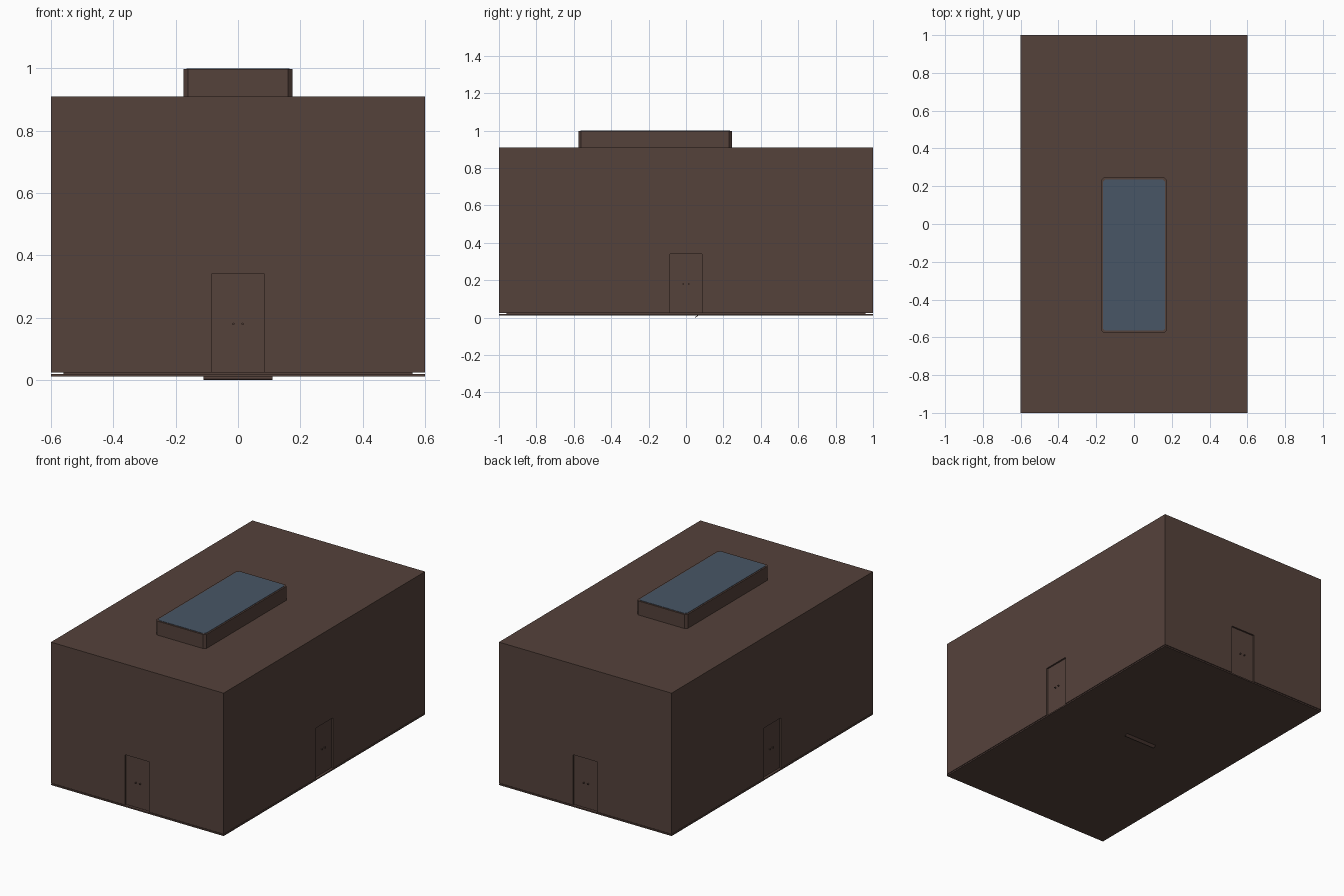
import bpy
import math
from mathutils import Matrix

if "Cube" in bpy.data.objects:
    bpy.data.objects.remove(bpy.data.objects["Cube"], do_unlink=True)


def material(name, rgb):
    mat = bpy.data.materials.new(name)
    mat.use_nodes = True
    mat.diffuse_color = (*rgb, 1)
    bsdf = mat.node_tree.nodes["Principled BSDF"]
    bsdf.inputs["Base Color"].default_value = (*rgb, 1)
    bsdf.inputs["Roughness"].default_value = 0.8
    return mat


brown = material("dark brown", (0.091, 0.054, 0.044))
glass = material("slate blue glass", (0.065, 0.093, 0.133))


def box(name, size, centre, mat, turn=None):
    """A box with its size and turn baked into the mesh."""
    bpy.ops.mesh.primitive_cube_add(size=1)
    ob = bpy.context.object
    ob.name = name
    ob.data.transform(Matrix.Diagonal((*size, 1)))
    if turn:
        ob.data.transform(turn)
    ob.location = centre
    ob.data.materials.append(mat)
    return ob


def apply(ob, mod):
    bpy.context.view_layer.objects.active = ob
    bpy.ops.object.modifier_apply(modifier=mod.name)


def round_upright_edges(ob, width):
    """Chamfer only the four vertical corners."""
    weights = ob.data.attributes.new("bevel_weight_edge", "FLOAT", "EDGE")
    for edge in ob.data.edges:
        a, b = (ob.data.vertices[i].co for i in edge.vertices)
        weights.data[edge.index].value = float(abs(a.z - b.z) > abs(a.x - b.x) + abs(a.y - b.y))
    mod = ob.modifiers.new("corners", "BEVEL")
    mod.limit_method = "WEIGHT"
    mod.width = width
    mod.segments = 1
    apply(ob, mod)


# Main body, floor and the recessed plinth between them
body = box("walls", (1.2, 2, 0.886), (0, 0, 0.467), brown)
box("floor", (1.2, 2, 0.008), (0, 0, 0.016), brown)
box("plinth", (1.12, 1.92, 0.006), (0, 0, 0.022), brown)

# Shallow door recess and a pair of handles on each side
depth = 0.01
sides = {"front": (0, -1), "back": (0, 1), "left": (1, 0), "right": (-1, 0)}
for side, (dx, dy) in sides.items():
    x, y = dx * 0.6, dy * 1.0
    size = (0.17, 2 * depth, 0.34) if dy else (2 * depth, 0.17, 0.34)
    cutter = box("door_cutter", size, (x, y, 0.17), brown)
    cutter.hide_render = True
    cut = body.modifiers.new("door", "BOOLEAN")
    cut.operation = "DIFFERENCE"
    cut.solver = "EXACT"
    cut.object = cutter
    apply(body, cut)
    bpy.data.objects.remove(cutter, do_unlink=True)

    for n, offset in enumerate((-0.015, 0.015)):
        bpy.ops.mesh.primitive_cylinder_add(
            vertices=12, radius=0.004, depth=depth,
            location=(x - dx * depth / 2 + dy * offset,
                      y - dy * depth / 2 + dx * offset, 0.18),
            rotation=(math.pi / 2 * abs(dy), math.pi / 2 * abs(dx), 0))
        knob = bpy.context.object
        knob.name = f"{side}_door_knob_{n + 1}"
        knob.data.materials.append(brown)

# Skylight: chamfered frame with an inset pane on top
frame = box("skylight_frame", (0.35, 0.82, 0.1), (0, -0.165, 0.948), brown)
round_upright_edges(frame, 0.014)
pane = box("skylight_pane", (0.33, 0.8, 0.004), (0, -0.165, 0.998), glass)
round_upright_edges(pane, 0.012)

# Small tilted slat under the floor
box("floor_slat", (0.22, 0.026, 0.004), (0, 0.06, 0.0091), brown,
    Matrix.Rotation(math.radians(35), 4, "X"))
